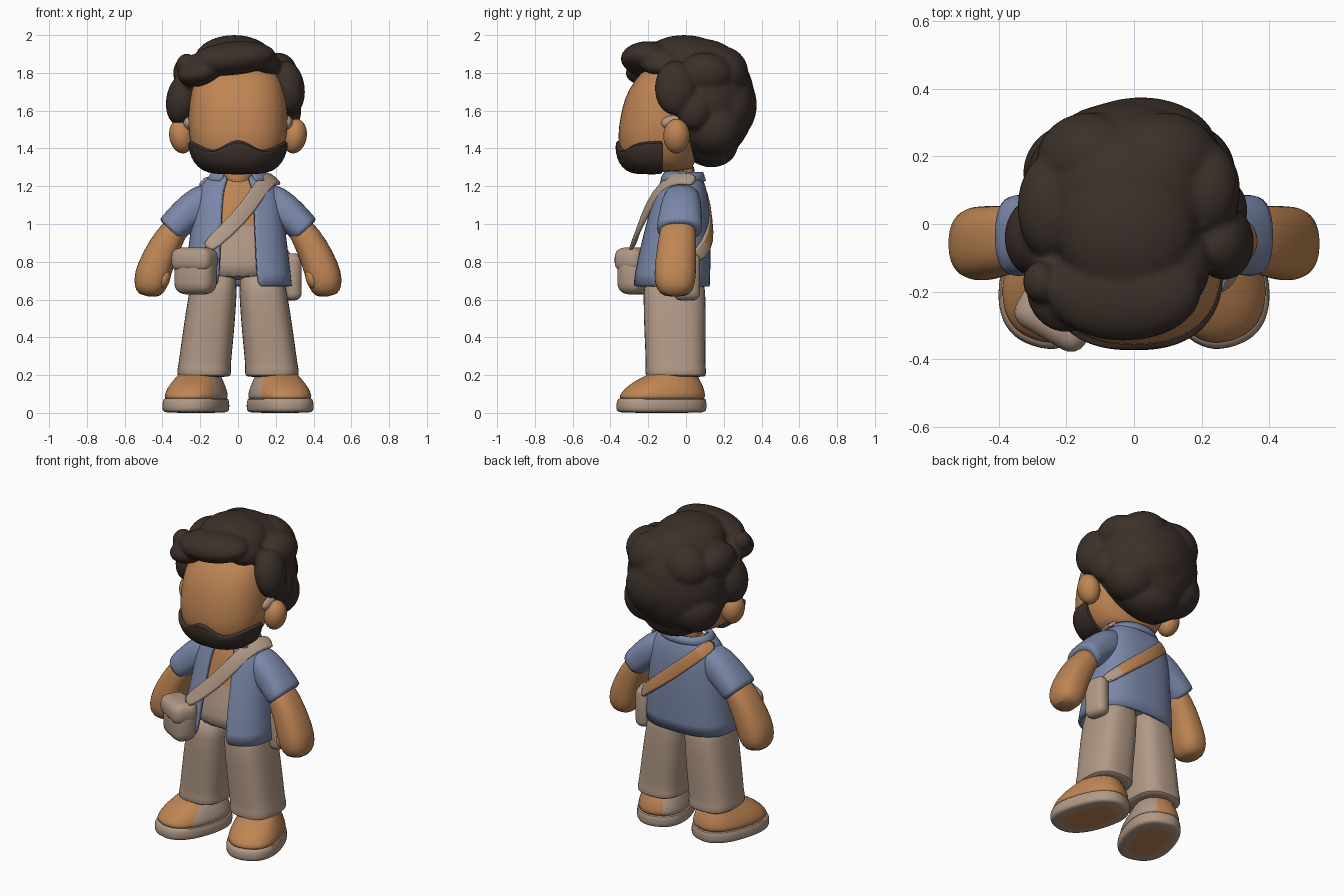
import bpy, bmesh, math
from mathutils import Vector, Matrix


def material(name, rgb):
    m = bpy.data.materials.new(name)
    m.diffuse_color = (*rgb, 1)
    return m


HAIR = material("dark brown hair", (0.045, 0.030, 0.023))
SKIN = material("warm skin", (0.52, 0.235, 0.088))
BLUE = material("blue shirt", (0.195, 0.245, 0.395))
TAN = material("tan cloth", (0.44, 0.32, 0.24))


def finish(name, bm, mats, rule=None, sub=0, angle=50):
    """Turn a bmesh into a smooth shaded object; rule picks a material per face."""
    bmesh.ops.recalc_face_normals(bm, faces=bm.faces)
    if rule:
        for f in bm.faces:
            f.material_index = rule(f.calc_center_median(), f.normal)
    me = bpy.data.meshes.new(name)
    bm.to_mesh(me)
    bm.free()
    for m in mats:
        me.materials.append(m)
    me.polygons.foreach_set("use_smooth", [True] * len(me.polygons))
    me.set_sharp_from_angle(angle=math.radians(angle))
    ob = bpy.data.objects.new(name, me)
    bpy.context.collection.objects.link(ob)
    if sub:
        ob.modifiers.new("smooth", "SUBSURF").levels = sub
        ob.modifiers["smooth"].render_levels = sub
    return ob


def loft(name, rings, mats, n=28, power=2.4, gap=0, rule=None, sub=1):
    """Skin rings of (centre, u, v) as superellipses; gap leaves the -v side open."""
    bm = bmesh.new()
    rows = []
    for c, u, v in rings:
        row = []
        for i in range(n):
            g = math.radians(gap)
            a = -math.pi / 2 + (g + (2 * math.pi - 2 * g) * i / (n - 1) if gap
                                else 2 * math.pi * i / n)
            p, q = (math.copysign(abs(t) ** (2 / power), t) for t in (math.cos(a), math.sin(a)))
            row.append(bm.verts.new(Vector(c) + Vector(u) * p + Vector(v) * q))
        rows.append(row)
    for a, b in zip(rows, rows[1:]):
        for i in range(n - 1 if gap else n):
            j = (i + 1) % n
            bm.faces.new((a[i], a[j], b[j], b[i]))
    if not gap:
        bm.faces.new(rows[0])
        bm.faces.new(rows[-1])
    return finish(name, bm, mats, rule, sub)


def level(z, y0, y1, rx, x=0):
    """Horizontal ring from front y0 to back y1."""
    return ((x, (y0 + y1) / 2, z), (rx, 0, 0), (0, (y1 - y0) / 2, 0))


def limb(pts, s):
    """Rings across a path in the xz plane: (x, z, in-plane radius, y radius, y)."""
    out = []
    for i, (x, z, r, ry, y) in enumerate(pts):
        a, b = pts[max(i - 1, 0)], pts[min(i + 1, len(pts) - 1)]
        d = Vector((b[0] - a[0], 0, b[1] - a[1])).normalized()
        out.append(((s * x, y, z), (-s * d.z * r, 0, d.x * r), (0, ry, 0)))
    return out


def balls(name, blobs, mats):
    bm = bmesh.new()
    for c, r, tilt in blobs:
        m = (Matrix.Translation(c) @ Matrix.Rotation(math.radians(tilt), 4, 'Y')
             @ Matrix.Diagonal((*r, 1)))
        bmesh.ops.create_uvsphere(bm, u_segments=28, v_segments=18, radius=1, matrix=m)
    return finish(name, bm, mats)


def box(name, centre, size, turn, bevel):
    bm = bmesh.new()
    bmesh.ops.create_cube(bm, size=1, matrix=Matrix.Translation(centre)
                          @ Matrix.Rotation(math.radians(turn), 4, 'Z') @ Matrix.Diagonal((*size, 1)))
    ob = finish(name, bm, [TAN], angle=180)
    b = ob.modifiers.new("round", "BEVEL")
    b.width, b.segments = bevel, 4


def strap(name, pts, mats, width, rule=None):
    rings = []
    for i, p in enumerate(pts):
        p = Vector(p)
        t = Vector(pts[min(i + 1, len(pts) - 1)]) - Vector(pts[max(i - 1, 0)])
        nrm = p - Vector((0, -0.05, min(p.z, 1.05)))
        u = t.cross(nrm).normalized()
        rings.append((p, u * width / 2, u.cross(t).normalized() * 0.014))
    loft(name, rings, mats, n=8, power=6, rule=rule)


# Head, beard and neck
loft("head", [level(1.275, -0.25, 0.02, 0.13), level(1.31, -0.31, 0.04, 0.19),
              level(1.38, -0.352, 0.07, 0.24), level(1.47, -0.362, 0.12, 0.262),
              level(1.57, -0.348, 0.15, 0.264), level(1.67, -0.325, 0.16, 0.257),
              level(1.76, -0.275, 0.15, 0.235), level(1.83, -0.21, 0.12, 0.19),
              level(1.87, -0.13, 0.05, 0.10)], [SKIN], n=36, power=2.4)
beard = loft("beard", [level(1.262, -0.27, 0.0, 0.12), level(1.28, -0.32, 0.03, 0.19),
                       level(1.325, -0.358, 0.06, 0.235), level(1.375, -0.372, 0.09, 0.257),
                       level(1.41, -0.376, 0.10, 0.268), level(1.425, -0.35, 0.08, 0.25)],
             [HAIR], n=64, power=2.4)
for v in beard.data.vertices:      # flat back inside the jaw, moustache peak and cheek points
    v.co.y = min(v.co.y, -0.125)
    if v.co.z > 1.4:
        v.co.z += 0.03 * math.cos(2 * math.pi * v.co.x / 0.29)
loft("neck", [level(1.18, -0.13, 0.05, 0.085), level(1.34, -0.12, 0.06, 0.08)], [SKIN], power=2)

# Hair: overlapping curls fused into one mass
curls = [((-0.015, 0.09, 1.65), (0.315, 0.275, 0.33), 0),
         ((-0.02, -0.01, 1.87), (0.21, 0.22, 0.13), 0),
         ((-0.03, -0.20, 1.875), (0.23, 0.145, 0.09), -6),
         ((-0.20, -0.19, 1.80), (0.12, 0.13, 0.07), -12),
         ((-0.28, -0.17, 1.85), (0.045, 0.06, 0.055), 30),
         ((0.13, -0.12, 1.86), (0.10, 0.13, 0.07), 25),
         ((0.265, -0.055, 1.72), (0.088, 0.11, 0.145), -8),
         ((0.27, 0.04, 1.60), (0.065, 0.09, 0.10), 0),
         ((-0.295, -0.04, 1.66), (0.085, 0.115, 0.14), 10),
         ((-0.24, 0.05, 1.79), (0.10, 0.16, 0.11), -35),
         ((0.20, 0.10, 1.79), (0.11, 0.15, 0.12), 35),
         ((0.02, 0.22, 1.63), (0.23, 0.155, 0.19), 15),
         ((0.09, 0.18, 1.80), (0.17, 0.15, 0.14), 20),
         ((-0.13, 0.19, 1.79), (0.16, 0.14, 0.14), -25),
         ((0.15, 0.15, 1.51), (0.15, 0.15, 0.15), -30),
         ((-0.17, 0.15, 1.52), (0.16, 0.15, 0.15), 30),
         ((0.0, 0.135, 1.42), (0.19, 0.14, 0.12), 0)]
hair = balls("hair", curls, [HAIR])
rm = hair.modifiers.new("fuse", "REMESH")
rm.mode, rm.voxel_size, rm.use_smooth_shade = 'VOXEL', 0.014, True

# Bare chest above, undershirt below, then open shirt and collar
loft("chest_and_undershirt",
     [level(0.70, -0.24, 0.10, 0.24), level(0.80, -0.225, 0.10, 0.235),
      level(0.90, -0.205, 0.10, 0.22), level(0.98, -0.18, 0.10, 0.205),
      level(1.12, -0.15, 0.09, 0.19), level(1.20, -0.125, 0.075, 0.16),
      level(1.25, -0.10, 0.05, 0.09)], [TAN, SKIN], rule=lambda c, n: int(c.z > 0.98))
shirt = loft("open_shirt",
             [level(0.67, -0.275, 0.115, 0.275), level(0.80, -0.255, 0.12, 0.262),
              level(1.0, -0.205, 0.12, 0.235), level(1.12, -0.17, 0.11, 0.225),
              level(1.20, -0.14, 0.095, 0.195), level(1.25, -0.115, 0.07, 0.135)],
             [BLUE], n=40, power=2.6, gap=16)
collar = loft("collar", [level(1.225, -0.145, 0.095, 0.16), level(1.27, -0.12, 0.08, 0.13)],
              [BLUE], n=30, power=2.2, gap=30)
for ob, t in ((shirt, 0.022), (collar, 0.025)):
    so = ob.modifiers.new("thickness", "SOLIDIFY")
    so.thickness, so.offset = t, 0

for side, s in (("left", 1), ("right", -1)):
    # Ears and small sideburns
    balls(side + "_ear", [((s * 0.30, -0.05, 1.465), (0.064, 0.07, 0.092), s * 10)], [SKIN])
    balls(side + "_sideburn", [((s * 0.262, -0.06, 1.535), (0.03, 0.07, 0.04), 0)], [TAN])
    # Sleeve, arm with mitten hand, thumb
    loft(side + "_sleeve", limb([(0.11, 1.15, 0.085, 0.09, -0.02), (0.20, 1.11, 0.097, 0.105, -0.025),
                                 (0.28, 1.045, 0.09, 0.115, -0.03), (0.353, 0.972, 0.083, 0.122, -0.035),
                                 (0.36, 0.965, 0.08, 0.118, -0.035)], s), [BLUE])
    loft(side + "_arm", limb([(0.29, 1.03, 0.06, 0.09, -0.04), (0.365, 0.93, 0.08, 0.10, -0.045),
                              (0.425, 0.81, 0.09, 0.108, -0.055), (0.455, 0.72, 0.097, 0.112, -0.058),
                              (0.47, 0.655, 0.083, 0.10, -0.058), (0.475, 0.615, 0.05, 0.06, -0.058)], s), [SKIN])
    balls(side + "_thumb", [((s * 0.392, -0.105, 0.71), (0.033, 0.05, 0.055), s * -15)], [SKIN])
    # Trouser leg with turned-up cuff
    loft(side + "_trouser_leg",
         [level(z, y0, y1, r, s * x) for z, y0, y1, r, x in
          ((0.76, -0.21, 0.09, 0.11, 0.12), (0.66, -0.23, 0.105, 0.128, 0.13),
           (0.40, -0.22, 0.105, 0.137, 0.160), (0.245, -0.212, 0.102, 0.139, 0.178),
           (0.235, -0.217, 0.107, 0.143, 0.179), (0.195, -0.215, 0.107, 0.143, 0.18),
           (0.19, -0.20, 0.095, 0.125, 0.18))], [TAN], power=2.8)
    # Shoe: tan sole, brown upper with a tan inner side
    turn = math.radians(18) * s

    def foot(z, w, back, front):
        d = Vector((math.sin(turn), -math.cos(turn), 0))
        c = Vector((s * 0.222, -0.127, z)) + d * ((front - back) / 2)
        return (c, Vector((math.cos(turn), math.sin(turn), 0)) * w, d * ((front + back) / 2))

    loft(side + "_sole", [foot(0, 0.125, 0.20, 0.205), foot(0.004, 0.152, 0.23, 0.235),
                          foot(0.015, 0.162, 0.24, 0.247), foot(0.05, 0.162, 0.24, 0.247),
                          foot(0.075, 0.157, 0.237, 0.238), foot(0.083, 0.14, 0.22, 0.22)],
         [TAN, SKIN], rule=lambda c, n: int(n.z < -0.9 and c.z < 0.001))
    loft(side + "_shoe_upper", [foot(0.06, 0.152, 0.232, 0.235), foot(0.09, 0.154, 0.234, 0.231),
                                foot(0.125, 0.145, 0.227, 0.205), foot(0.16, 0.128, 0.213, 0.16),
                                foot(0.19, 0.112, 0.195, 0.10), foot(0.23, 0.095, 0.17, 0.02)],
         [SKIN, TAN], rule=lambda c, n: int(s * c.x < 0.125 and c.z < 0.18))

# Front bag and its strap
box("bag", (-0.225, -0.265, 0.745), (0.225, 0.15, 0.235), -30, 0.06)
box("bag_flap", (-0.23, -0.268, 0.81), (0.235, 0.16, 0.13), -30, 0.05)
strap("front_strap", [(0.20, 0.06, 1.225), (0.185, -0.03, 1.25), (0.135, -0.125, 1.215),
                      (0.05, -0.205, 1.08), (-0.06, -0.255, 0.965), (-0.18, -0.29, 0.86)], [TAN], 0.09)

# Hip pouch and the strap across the back
box("hip_pouch", (0.285, 0.005, 0.72), (0.09, 0.14, 0.25), 15, 0.04)
strap("back_strap", [(-0.19, -0.02, 1.235), (-0.16, 0.09, 1.195), (-0.04, 0.122, 1.085),
                     (0.09, 0.13, 0.975), (0.20, 0.115, 0.885), (0.28, 0.04, 0.81)],
      [TAN, SKIN], 0.08, rule=lambda c, n: int(n.y > 0.3 and c.x < 0.2))
